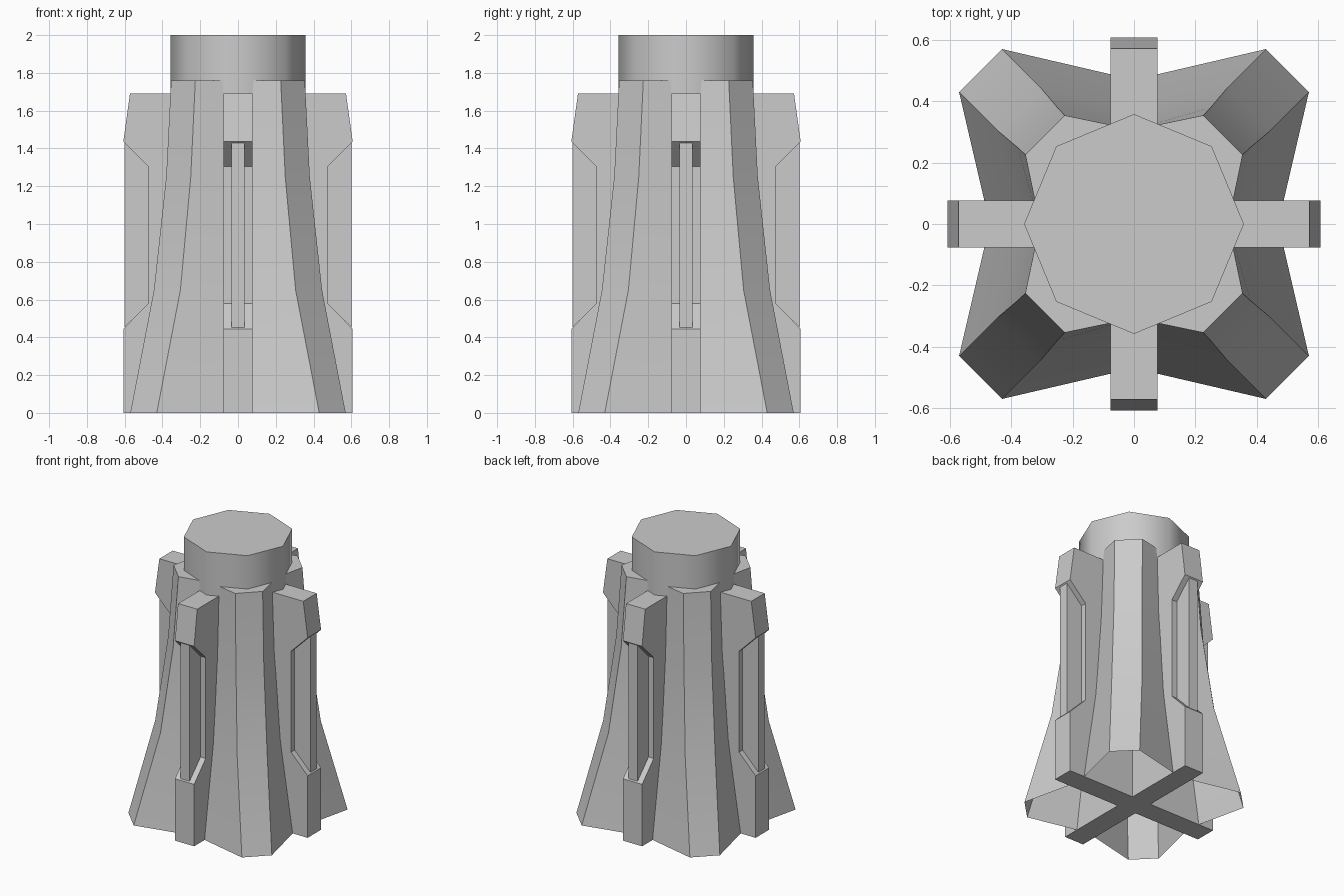
import bpy, bmesh, math

if "Cube" in bpy.data.objects:
    bpy.data.objects.remove(bpy.data.objects["Cube"])


def finish(bm, name, angle=30, recalc=True):
    if recalc:
        bmesh.ops.recalc_face_normals(bm, faces=bm.faces[:])
    mesh = bpy.data.meshes.new(name)
    bm.to_mesh(mesh)
    bm.free()
    obj = bpy.data.objects.new(name, mesh)
    bpy.context.collection.objects.link(obj)
    bpy.ops.object.select_all(action='DESELECT')
    obj.select_set(True)
    bpy.context.view_layer.objects.active = obj
    bpy.ops.object.shade_smooth_by_angle(angle=math.radians(angle))
    return obj


def slab(name, outline, half, turn):
    """Extrude an (r, z) outline to a plate and turn it about z."""
    bm = bmesh.new()
    c, s = math.cos(turn), math.sin(turn)
    rings = [[bm.verts.new((r * c - w * s, r * s + w * c, z)) for r, z in outline]
             for w in (-half, half)]
    n = len(outline)
    bm.faces.new(rings[0])
    bm.faces.new(rings[1][::-1])
    for i in range(n):
        j = (i + 1) % n
        bm.faces.new((rings[0][i], rings[1][i], rings[1][j], rings[0][j]))
    return finish(bm, name)


# Flared body: star section (valley radius, tip near, tip far) per level, open below
levels = [(0.0, 0.47, 0.43, 0.57), (0.65, 0.37, 0.305, 0.445),
          (1.25, 0.325, 0.25, 0.38), (1.76, 0.307, 0.226, 0.354)]
bm = bmesh.new()
rings = []
for z, valley, near, far in levels:
    ring = []
    for k in range(4):
        c, s = round(math.cos(k * math.pi / 2)), round(math.sin(k * math.pi / 2))
        for x, y in ((valley, 0), (far, near), (near, far)):
            ring.append(bm.verts.new((x * c - y * s, x * s + y * c, z)))
    rings.append(ring)
for low, high in zip(rings, rings[1:]):
    for i in range(12):
        j = (i + 1) % 12
        bm.faces.new((low[i], low[j], high[j], high[i]))
bm.faces.new(rings[-1])
finish(bm, "flared_body", 15, recalc=False)

# Octagonal cap on top
bm = bmesh.new()
bmesh.ops.create_cone(bm, cap_ends=True, segments=8, radius1=0.358, radius2=0.358, depth=0.36)
bmesh.ops.translate(bm, verts=bm.verts[:], vec=(0, 0, 1.82))
finish(bm, "top_cap", 50)

# Two crossing fin plates with recessed outer edges
half_fin = [(0.607, 0), (0.607, 0.445), (0.475, 0.58), (0.475, 1.305), (0.607, 1.437), (0.572, 1.69)]
fin = half_fin + [(-r, z) for r, z in reversed(half_fin)]
for i in range(2):
    slab(f"cross_fin_{i + 1}", fin, 0.076, i * math.pi / 2)

# Thin panels filling the fin recesses
panel = [(0.6, 0.453), (0.6, 1.43), (0.46, 1.29), (0.46, 0.595)]
for i in range(4):
    slab(f"recess_panel_{i + 1}", panel, 0.035, i * math.pi / 2)
